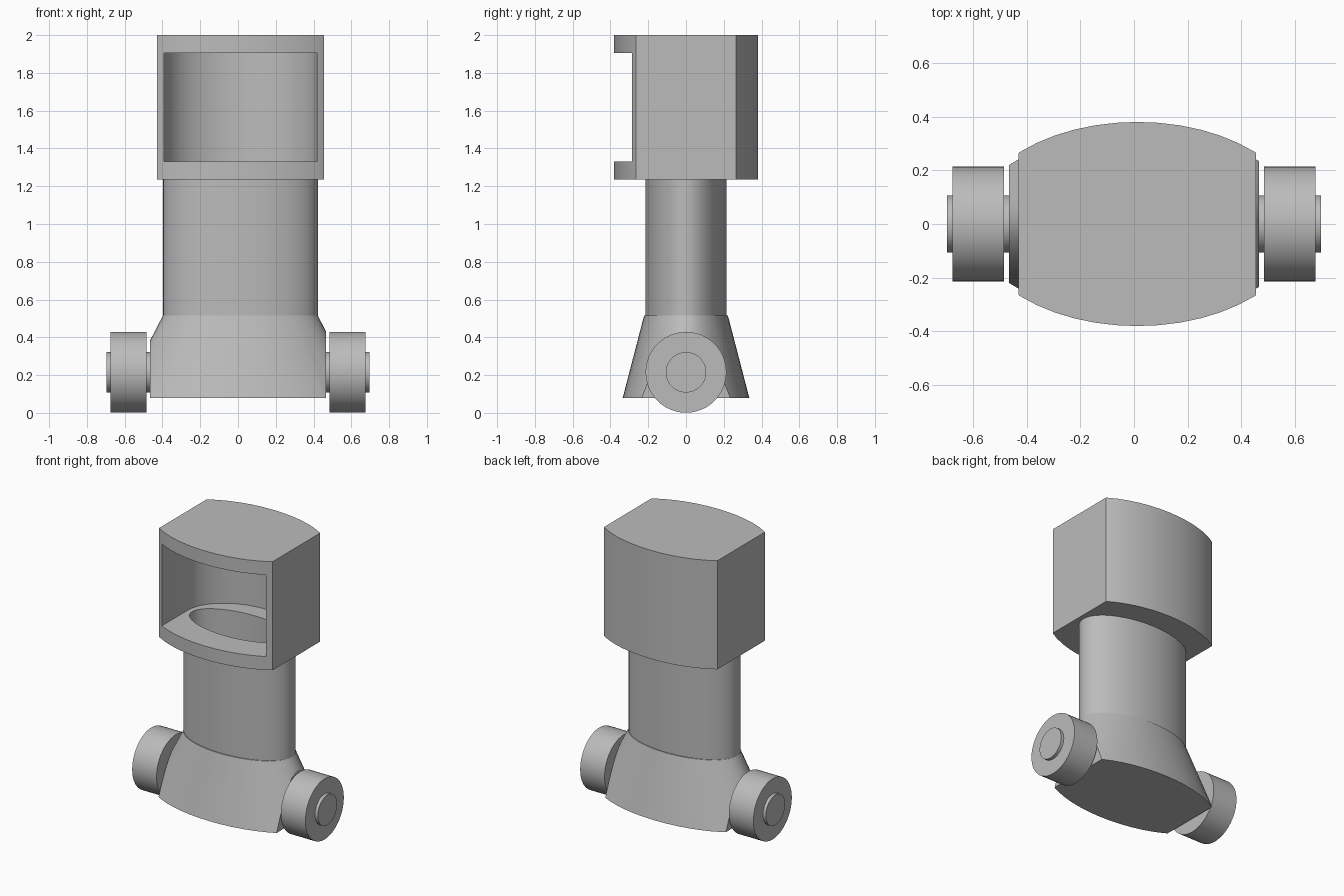
import bpy, bmesh
from math import sin, cos, pi, radians

if "Cube" in bpy.data.objects:
    bpy.data.objects.remove(bpy.data.objects["Cube"])

grey = bpy.data.materials.new("plain_grey")
grey.use_nodes = True
colour = (0.5, 0.5, 0.5, 1)
grey.diffuse_color = colour
grey.node_tree.nodes["Principled BSDF"].inputs["Base Color"].default_value = colour

CX = 0.0125  # body centre line


def ellipse(a, b, n=48):
    return [(CX + a * cos(2 * pi * i / n), b * sin(2 * pi * i / n)) for i in range(n)]


def loft(name, low, z0, high, z1, clip=None):
    """Solid between two matching outlines, optionally trimmed to an x range."""
    bm = bmesh.new()
    r0 = [bm.verts.new((x, y, z0)) for x, y in low]
    r1 = [bm.verts.new((x, y, z1)) for x, y in high]
    n = len(r0)
    for i in range(n):
        j = (i + 1) % n
        bm.faces.new((r0[i], r0[j], r1[j], r1[i]))
    bm.faces.new(r0[::-1])
    bm.faces.new(r1)
    for x, side in zip(clip or (), (-1, 1)):
        bmesh.ops.bisect_plane(bm, geom=bm.verts[:] + bm.edges[:] + bm.faces[:],
                               plane_co=(x, 0, 0), plane_no=(side, 0, 0), clear_outer=True)
        bmesh.ops.holes_fill(bm, edges=[e for e in bm.edges if e.is_boundary], sides=0)
    bmesh.ops.recalc_face_normals(bm, faces=bm.faces[:])
    mesh = bpy.data.meshes.new(name)
    bm.to_mesh(mesh)
    bm.free()
    mesh.materials.append(grey)
    obj = bpy.data.objects.new(name, mesh)
    bpy.context.collection.objects.link(obj)
    return obj


def select(obj):
    bpy.ops.object.select_all(action='DESELECT')
    obj.select_set(True)
    bpy.context.view_layer.objects.active = obj


def smooth(obj):
    select(obj)
    bpy.ops.object.shade_smooth_by_angle(angle=radians(25))


def cut(obj, cutter):
    select(obj)
    mod = obj.modifiers.new("cut", 'BOOLEAN')
    mod.operation = 'DIFFERENCE'
    mod.solver = 'EXACT'
    mod.object = cutter
    bpy.ops.object.modifier_apply(modifier=mod.name)


def disc(name, radius, x0, x1):
    bpy.ops.mesh.primitive_cylinder_add(vertices=48, radius=radius, depth=abs(x1 - x0),
                                        location=((x0 + x1) / 2, 0, 0.215),
                                        rotation=(0, pi / 2, 0))
    obj = bpy.context.object
    obj.name = name
    obj.data.materials.append(grey)
    smooth(obj)


# Main body: bowed head, oval neck, flared base
bow = ellipse(0.617, 0.38)
head = loft("head", bow, 1.235, bow, 2.0, (-0.43, 0.455))
oval = ellipse(0.41, 0.215)
neck = loft("neck", oval, 0.5, oval, 1.235)
base = loft("base", ellipse(0.635, 0.335), 0.08, ellipse(0.41, 0.222), 0.515, (-0.465, 0.465))

# Head cavity, open at the front with a rounded back
back = [p for p in ellipse(0.405, 0.3) if p[1] > -0.001]
room = back + [(CX - 0.405, -0.6), (CX + 0.405, -0.6)]
cavity = loft("cavity_cutter", room, 1.33, room, 1.905)
# Shaft from the cavity floor down through the neck
bore = ellipse(0.37, 0.177)
shaft = loft("shaft_cutter", bore, 0.55, bore, 1.5)
cut(head, cavity)
cut(head, shaft)
cut(neck, shaft)
for helper in (cavity, shaft):
    bpy.data.objects.remove(helper)
for part in (head, neck, base):
    smooth(part)

# Wheels and axle
for side, s in (("left", 1), ("right", -1)):
    disc(side + "_wheel", 0.214, s * 0.485, s * 0.675)
disc("axle", 0.107, -0.697, 0.697)
